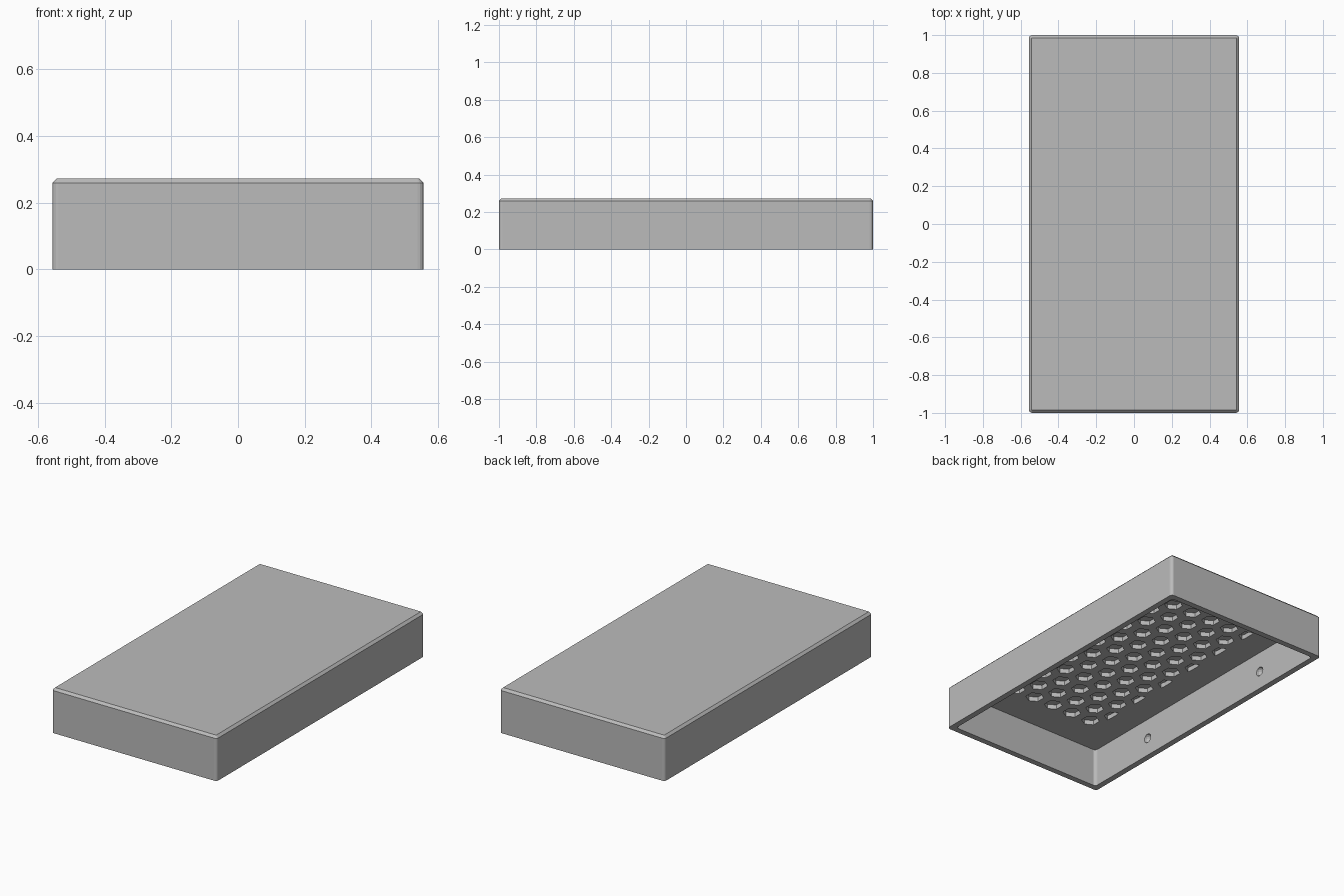
import bpy, bmesh, math
from mathutils import Vector, Matrix

cube = bpy.data.objects.get("Cube")
if cube:
    bpy.data.objects.remove(cube, do_unlink=True)

HX, HY, TOP = 0.557, 1.0, 0.273      # outer half sizes and height
WALL, CEILING = 0.036, 0.236         # wall thickness, cavity depth
CHAMFER = 0.014
PITCH, ROW, HEX_R, HEX_DEPTH = 0.139, 0.12, 0.052, 0.028

grey = bpy.data.materials.new("grey plastic")
grey.use_nodes = True
grey.diffuse_color = (0.5, 0.5, 0.5, 1)
grey.node_tree.nodes["Principled BSDF"].inputs["Base Color"].default_value = grey.diffuse_color


def make_object(name, bm):
    bmesh.ops.recalc_face_normals(bm, faces=bm.faces)
    mesh = bpy.data.meshes.new(name)
    bm.to_mesh(mesh)
    bm.free()
    mesh.materials.append(grey)
    obj = bpy.data.objects.new(name, mesh)
    bpy.context.collection.objects.link(obj)
    return obj


def rounded_ring(bm, inset, z, radius, steps=4):
    """Loop of vertices around a rounded rectangle."""
    ring = []
    for k, (sx, sy) in enumerate([(1, 1), (-1, 1), (-1, -1), (1, -1)]):
        for i in range(steps + 1):
            a = math.pi / 2 * (k + i / steps)
            ring.append(bm.verts.new((sx * (HX - inset - radius) + radius * math.cos(a),
                                      sy * (HY - inset - radius) + radius * math.sin(a), z)))
    return ring


def prism(bm, points, z0, z1):
    low, high = ([bm.verts.new((x, y, z)) for x, y in points] for z in (z0, z1))
    bm.faces.new(low)
    bm.faces.new(high)
    for i in range(len(points)):
        j = (i + 1) % len(points)
        bm.faces.new((low[i], low[j], high[j], high[i]))


# Open-bottomed lid: top, chamfer, outer wall, rim, inner wall, ceiling
bm = bmesh.new()
rings = [rounded_ring(bm, *r) for r in (
    (CHAMFER, TOP, 0.006), (0, TOP - CHAMFER, 0.018), (0, 0, 0.018),
    (WALL, 0, 0.018), (WALL, CEILING, 0.018))]
for a, b in zip(rings, rings[1:]):
    for i in range(len(a)):
        j = (i + 1) % len(a)
        bm.faces.new((a[i], a[j], b[j], b[i]))
bm.faces.new(rings[0])
bm.faces.new(rings[-1])
lid = make_object("lid", bm)

# Honeycomb of hexagonal pockets in the ceiling, cut off at the long sides
bm = bmesh.new()
for row in range(-6, 7):
    odd = row % 2
    columns = [c + 0.5 for c in range(-3, 3)] if odd else range(-2, 3)
    for c in columns:
        points = []
        for k in range(6):
            a = math.pi / 6 + k * math.pi / 3
            x = c * PITCH + HEX_R * math.cos(a)
            points.append((max(-0.352, min(0.352, x)), row * ROW + HEX_R * math.sin(a)))
        prism(bm, points, CEILING - 0.02, CEILING + HEX_DEPTH)
cutters = [make_object("honeycomb_cutter", bm)]

# Round snap dimples in the long inner walls
bm = bmesh.new()
for sx in (-1, 1):
    for sy in (-1, 1):
        bmesh.ops.create_uvsphere(bm, u_segments=12, v_segments=8, radius=0.028,
                                  matrix=Matrix.Translation((sx * (HX - WALL), sy * 0.5, 0.112)))
cutters.append(make_object("dimple_cutter", bm))

bpy.context.view_layer.objects.active = lid
for cutter in cutters:
    cut = lid.modifiers.new(cutter.name, "BOOLEAN")
    cut.operation = "DIFFERENCE"
    cut.solver = "EXACT"
    cut.object = cutter
    bpy.ops.object.modifier_apply(modifier=cut.name)
    bpy.data.objects.remove(cutter, do_unlink=True)
